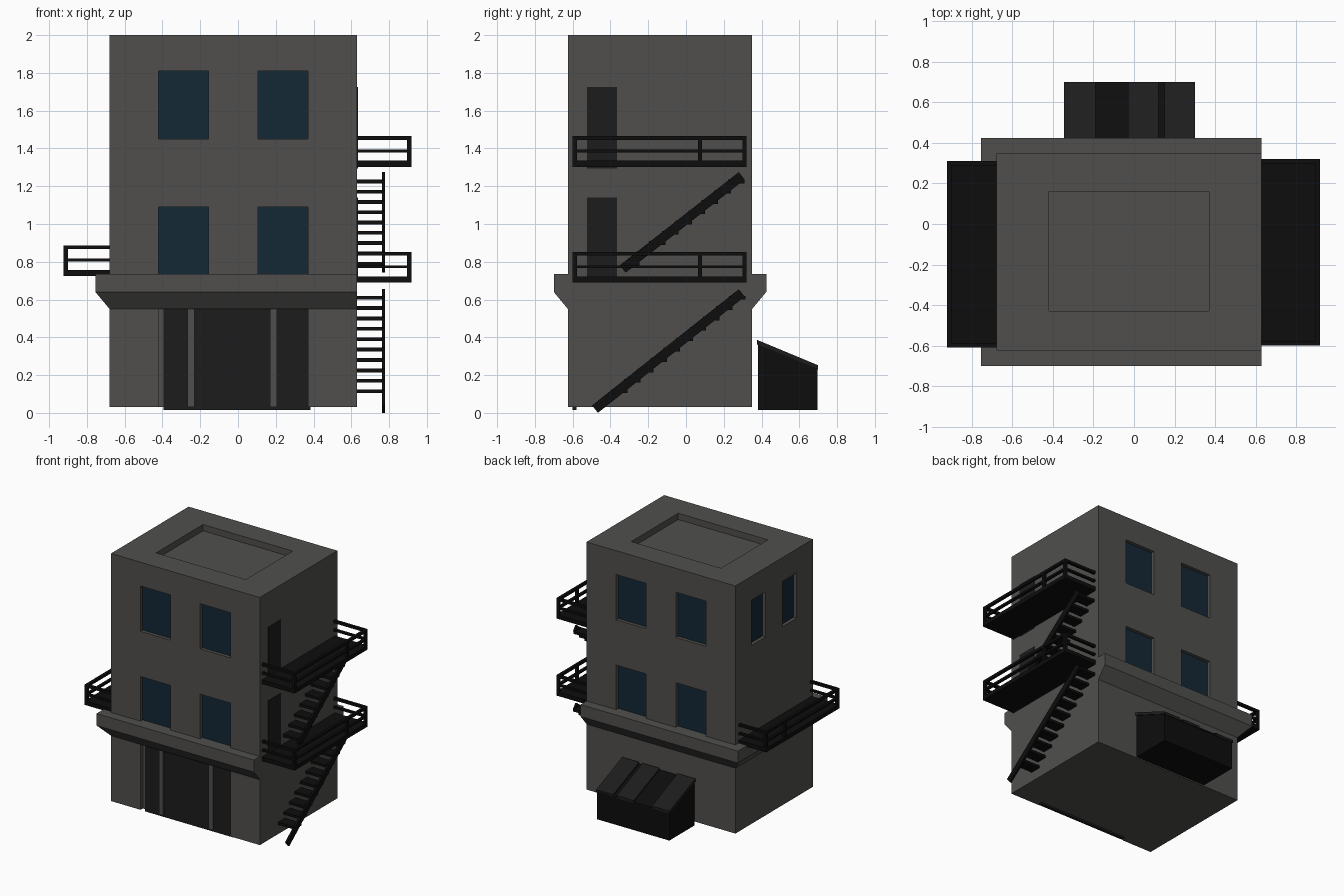
import bpy, bmesh, math
from mathutils import Matrix

if "Cube" in bpy.data.objects:
    bpy.data.objects.remove(bpy.data.objects["Cube"])


def material(name, *rgb):
    m = bpy.data.materials.new(name)
    m.diffuse_color = (*rgb, 1)
    m.use_nodes = True
    m.node_tree.nodes["Principled BSDF"].inputs["Base Color"].default_value = m.diffuse_color
    return m


WALL = material("wall", 0.08, 0.078, 0.073)
GLASS = material("glass", 0.007, 0.021, 0.035)
IRON = material("iron", 0.004, 0.004, 0.004)
DOOR = material("door", 0.012, 0.012, 0.012)


def finish(name, bm, mat):
    bmesh.ops.recalc_face_normals(bm, faces=bm.faces)
    me = bpy.data.meshes.new(name)
    bm.to_mesh(me)
    bm.free()
    me.materials.append(mat)
    ob = bpy.data.objects.new(name, me)
    bpy.context.collection.objects.link(ob)
    return ob


def add_box(bm, x0, x1, y0, y1, z0, z1):
    m = Matrix.Translation(((x0 + x1) / 2, (y0 + y1) / 2, (z0 + z1) / 2))
    bmesh.ops.create_cube(bm, size=1, matrix=m @ Matrix.Diagonal((x1 - x0, y1 - y0, z1 - z0, 1)))


def boxes(name, mat, items):
    bm = bmesh.new()
    for b in items:
        add_box(bm, *b)
    return finish(name, bm, mat)


def prism(name, mat, yz, x0, x1):
    # side profile in y,z extruded along x
    bm = bmesh.new()
    a = [bm.verts.new((x0, y, z)) for y, z in yz]
    b = [bm.verts.new((x1, y, z)) for y, z in yz]
    bm.faces.new(a)
    bm.faces.new(b[::-1])
    for i in range(len(a)):
        j = (i + 1) % len(a)
        bm.faces.new((a[i], a[j], b[j], b[i]))
    return finish(name, bm, mat)


# tower dimensions
X0, X1, Y0, Y1 = -0.68, 0.63, -0.625, 0.35
D = 0.03
body = boxes("tower_body", WALL, [(X0, X1, Y0, Y1, 0.03, 2)])

# openings: roof recess, entrance, windows on front, back and left
cuts = [(-0.42, 0.37, -0.43, 0.16, 1.95, 2.1),
        (-0.42, 0.37, Y0 - 0.1, Y0 + D, -0.1, 0.56)]
glass = []
for z0, z1 in ((0.735, 1.09), (1.45, 1.81)):
    for x0, x1 in ((-0.42, -0.155), (0.105, 0.37)):
        cuts += [(x0, x1, Y0 - 0.1, Y0 + D, z0, z1), (x0, x1, Y1 - D, Y1 + 0.1, z0, z1)]
        glass += [(x0, x1, Y0 + D - 0.003, Y0 + D + 0.01, z0, z1),
                  (x0, x1, Y1 - D - 0.01, Y1 - D + 0.003, z0, z1)]
for y0, y1 in ((-0.03, 0.15), (-0.42, -0.24)):
    cuts.append((X0 - 0.1, X0 + D, y0, y1, 1.45, 1.81))
    glass.append((X0 + D - 0.003, X0 + D + 0.01, y0, y1, 1.45, 1.81))
cutter = boxes("opening_cutter", WALL, cuts)
cutter.hide_render = True
cutter.hide_viewport = True
mod = body.modifiers.new("openings", 'BOOLEAN')
mod.operation = 'DIFFERENCE'
mod.solver = 'EXACT'
mod.object = cutter
boxes("window_glass", GLASS, glass)

# ledge around three sides, flush on the right
bm = bmesh.new()
rings = []
for z, d in ((0.55, 0), (0.64, 0.075), (0.735, 0.075)):
    rings.append([bm.verts.new(p) for p in ((X0 - d, Y0 - d, z), (X1, Y0 - d, z),
                                            (X1, Y1 + d, z), (X0 - d, Y1 + d, z))])
bm.faces.new(rings[0])
bm.faces.new(rings[-1])
for a, b in zip(rings, rings[1:]):
    for i in range(4):
        j = (i + 1) % 4
        bm.faces.new((a[i], a[j], b[j], b[i]))
finish("ledge", bm, WALL)

# entrance panels, pillars and side doors
boxes("entrance_panels", DOOR, [(-0.395, 0.385, -0.602, -0.58, 0.015, 0.55)])
boxes("entrance_pillars", WALL, [(x, x + 0.037, -0.612, -0.59, 0.03, 0.55) for x in (-0.268, 0.17)])
boxes("side_doors", DOOR, [(0.62, 0.635, -0.525, -0.365, z, z + 0.43) for z in (0.71, 1.295)])


def balcony(name, xin, xout, y0, y1, z, h):
    s = 1 if xout > xin else -1
    t = 0.022
    parts = []

    def bx(xa, xb, *rest):
        parts.append((min(xa, xb), max(xa, xb), *rest))
    # floor
    bx(xin, xout, y0, y1, z, z + 0.032)
    # rails on three sides
    for zr, th in ((z + h * 0.47, 0.015), (z + h - 0.02, 0.02)):
        bx(xout - s * t, xout, y0, y1, zr, zr + th)
        bx(xin, xout, y0, y0 + t, zr, zr + th)
        bx(xin, xout, y1 - t, y1, zr, zr + th)
    # posts
    for y in (y0, y0 + (y1 - y0) * 0.72, y1 - t):
        bx(xout - s * t, xout, y, y + t, z, z + h)
    boxes(name, IRON, parts)


balcony("lower_balcony", X1, 0.918, -0.6, 0.32, 0.69, 0.162)
balcony("upper_balcony", X1, 0.918, -0.6, 0.32, 1.303, 0.162)
balcony("left_balcony", X0, -0.923, -0.61, 0.31, 0.725, 0.162)


def stair(name, ya, za, yb, zb, n, first, last):
    L = math.hypot(yb - ya, zb - za)
    ny, nz = -(zb - za) / L * 0.025, (yb - ya) / L * 0.025
    prism(name + "_stringer", IRON, [(ya - ny, za - nz), (yb - ny, zb - nz),
                                     (yb + ny, zb + nz), (ya + ny, za + nz)], 0.762, 0.778)
    steps = []
    for i in range(n):
        z = first + (last - first) * i / (n - 1)
        y = ya + (yb - ya) * (z - za) / (zb - za)
        steps.append((X1, 0.775, y - 0.035, y + 0.052, z - 0.01, z + 0.01))
    boxes(name + "_steps", IRON, steps)


stair("lower_stair", -0.482, 0.02, 0.295, 0.635, 10, 0.115, 0.61)
stair("upper_stair", -0.335, 0.762, 0.295, 1.255, 9, 0.79, 1.225)

# waste bin with sloped lid and raised panels
prism("bin_body", IRON, [(0.38, 0.015), (0.695, 0.015), (0.695, 0.235), (0.38, 0.37)], -0.34, 0.295)
for i, (x0, x1) in enumerate(((-0.345, -0.19), (-0.03, 0.12), (0.15, 0.3))):
    prism(f"bin_lid_{i}", DOOR, [(0.375, 0.365), (0.7, 0.232), (0.7, 0.252), (0.375, 0.387)], x0, x1)
prism("bin_lid_base", IRON, [(0.375, 0.362), (0.7, 0.229), (0.7, 0.24), (0.375, 0.375)], -0.345, 0.3)
